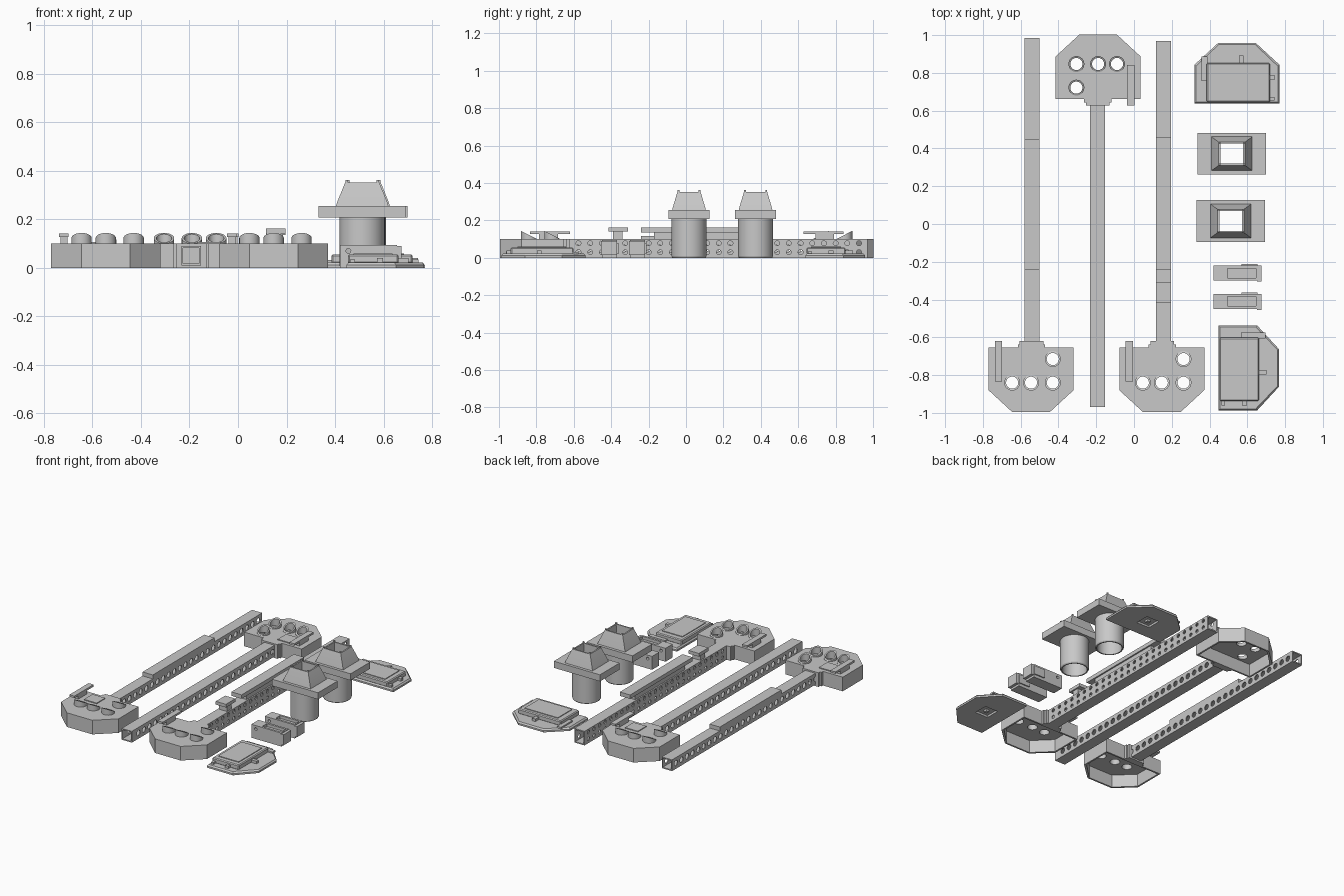
import bpy, bmesh, math
from mathutils import Matrix, Vector

cube = bpy.data.objects.get("Cube")
if cube:
    bpy.data.objects.remove(cube, do_unlink=True)

GREY = (0.58, 0.58, 0.58, 1)
grey = bpy.data.materials.new("plain_grey")
grey.use_nodes = True
grey.diffuse_color = GREY
for node in grey.node_tree.nodes:
    if node.type == 'BSDF_PRINCIPLED':
        node.inputs["Base Color"].default_value = GREY
        node.inputs["Roughness"].default_value = 0.7
HERE = Matrix()


def finish(name, bm, place=HERE):
    """Turn a bmesh into a placed grey object."""
    bmesh.ops.recalc_face_normals(bm, faces=bm.faces)
    bm.transform(place)
    mesh = bpy.data.meshes.new(name)
    bm.to_mesh(mesh)
    bm.free()
    mesh.materials.append(grey)
    obj = bpy.data.objects.new(name, mesh)
    bpy.context.scene.collection.objects.link(obj)
    return obj


def add_box(bm, x, y, z):
    m = Matrix.Translation(((x[0] + x[1]) / 2, (y[0] + y[1]) / 2, (z[0] + z[1]) / 2))
    bmesh.ops.create_cube(bm, size=1, matrix=m @ Matrix.Diagonal(
        (x[1] - x[0], y[1] - y[0], z[1] - z[0], 1)))


def box(name, x, y, z, place=HERE, bevel=0):
    bm = bmesh.new()
    add_box(bm, x, y, z)
    if bevel:
        bmesh.ops.bevel(bm, geom=bm.edges[:], offset=bevel, segments=1, affect='EDGES')
    return finish(name, bm, place)


def loft(name, loops, place=HERE, ring=False):
    """Skin a list of loops; ring joins the last to the first, else cap both ends."""
    bm = bmesh.new()
    rows = [[bm.verts.new(p) for p in loop] for loop in loops]
    pairs = list(zip(rows, rows[1:]))
    if ring:
        pairs.append((rows[-1], rows[0]))
    else:
        bm.faces.new(rows[0])
        bm.faces.new(rows[-1])
    for a, b in pairs:
        for i in range(len(a)):
            j = (i + 1) % len(a)
            bm.faces.new((a[i], a[j], b[j], b[i]))
    return finish(name, bm, place)


def circle(r, height, cx=0, cy=0, n=40):
    """Circle loop; height is a function of the local y offset."""
    return [(cx + r * math.cos(k * math.tau / n), cy + r * math.sin(k * math.tau / n),
             height(r * math.sin(k * math.tau / n))) for k in range(n)]


def rect(hx, hy, z):
    return [(-hx, -hy, z), (hx, -hy, z), (hx, hy, z), (-hx, hy, z)]


def cut(obj, *cutters):
    """Subtract the cutters for good and remove them."""
    for c in cutters:
        mod = obj.modifiers.new("cut", 'BOOLEAN')
        mod.operation, mod.solver, mod.object = 'DIFFERENCE', 'EXACT', c
    dg = bpy.context.evaluated_depsgraph_get()
    mesh = bpy.data.meshes.new_from_object(obj.evaluated_get(dg))
    obj.modifiers.clear()
    obj.data = mesh
    for c in cutters:
        bpy.data.objects.remove(c, do_unlink=True)
    return obj


# Hollow square tubes with rows of cross holes
def beam(name, cx, y, z, rows, r):
    tube = box(name, (cx - .04, cx + .04), y, z)
    core = box("core", (cx - .033, cx + .033), (y[0] - .1, y[1] + .1), (z[0] + .008, z[1] - .008))
    bm = bmesh.new()
    steps = int((y[1] - y[0] - .06) / .0625)
    for k in range(steps + 1):
        for h in rows:
            m = Matrix.Translation((cx, y[1] - .045 - k * .0625, h)) @ Matrix.Rotation(math.pi / 2, 4, 'Y')
            bmesh.ops.create_cone(bm, cap_ends=True, segments=16, radius1=r, radius2=r,
                                  depth=.2, matrix=m)
    return cut(tube, core, finish("holes", bm))


beam("right_beam", -.54, (-.64, .985), (.01, .09), [.05], .019)
beam("middle_beam", -.193, (-.97, .65), (.01, .09), [.05], .019)
beam("left_beam", .156, (-.64, .97), (0, .1), [.03, .078], .013)

# Rails and clips lying on the beams
box("right_beam_rail", (-.58, -.5), (-.24, .45), (.09, .118))
box("left_rail_foot", (.126, .186), (-.17, .39), (.1, .135))
box("left_beam_rail", (.116, .196), (-.24, .46), (.135, .163))
box("left_clip_foot", (.126, .186), (-.39, .0 - .34), (.1, .14))
box("left_beam_clip", (.116, .196), (-.415, -.31), (.14, .163))


# Housing outline, with the joint edge on y = 0 and the nose towards -y
def outline(z, inset=0, w=.225, d=.34):
    w, back, nose = w - inset, -inset, -d + inset
    side, tip = nose + .115, .1 - inset * .4
    return [(-w, back, z), (-w, side, z), (-tip, nose, z), (tip, nose, z), (w, side, z), (w, back, z)]


def housing(name, place, panel):
    spots = [(-.1, -.185), (0, -.185), (.115, -.185), (.115, -.06)]
    shell = loft(name, [outline(0), outline(.1)], place)
    cavity = loft("cavity", [outline(-.05, .012), outline(.088, .012)], place)
    bores = [loft("bore", [circle(.032, lambda t: 0.04, *s), circle(.032, lambda t: .2, *s)], place)
             for s in spots]
    cut(shell, cavity, *bores)
    # slanted hoods, tall towards the nose
    slope = lambda t: .101 + .043 * (.042 - t) / .084
    base = lambda t: .09
    for i, s in enumerate(spots):
        loft(f"{name}_hood_{i + 1}", [circle(.042, base, *s), circle(.042, slope, *s),
                                      circle(.032, slope, *s), circle(.032, base, *s)], place, True)
    # neck round the beam
    box(name + "_neck", (-.07, .075), (-.005, .018), (0, .1), place)
    box(name + "_neck_lip", (-.06, .065), (.018, .035), (0, .1), place)
    # raised latch
    box(name + "_latch_foot", (-.187, -.158), (-.13, -.03), (.1, .128), place)
    box(name + "_latch", (-.192, -.153), (-.18, .035), (.128, .142), place)
    if panel:
        box(name + "_panel", (-.12, -.02), (-.12, -.025), (.1, .106), place)


housing("right_housing", Matrix.Translation((-.545, -.655, 0)), True)
housing("left_housing", Matrix.Translation((.147, -.655, 0)), False)
housing("back_housing", Matrix.Translation((-.19, .662, 0)) @ Matrix.Rotation(math.pi, 4, 'Z'), True)


# Round sleeves carrying a flange and a tapered mouth
def funnel(name, cx, cy):
    place = Matrix.Translation((cx, cy, 0))
    at = lambda z: (lambda t: z)
    loft(name + "_sleeve", [circle(.08, at(0)), circle(.088, at(0)), circle(.093, at(.008)),
                            circle(.093, at(.208)), circle(.08, at(.208))], place, True)
    loft(name + "_mouth", [rect(.06, .053, .208), rect(.181, .11, .208), rect(.181, .11, .255),
                           rect(.108, .09, .255), rect(.103, .086, .272), rect(.07, .062, .353),
                           rect(.06, .053, .353)], place, True)
    for sx in (-1, 1):
        for sy in (-1, 1):
            x, y = sx * .064, sy * .057
            box(name + "_nub", (x - .005, x + .005), (y - .005, y + .005), (.345, .362), place)


funnel("back_funnel", .518, .372)
funnel("front_funnel", .512, .016)

# Small brackets with a pocket on top and a screw hole
for name, cy in (("back_bracket", -.26), ("front_bracket", -.41)):
    place = Matrix.Translation((.42, cy, 0))
    body = box(name, (0, .235), (-.04, .04), (0, .095), place)
    pocket = box("pocket", (.075, .225), (-.025, .025), (.075, .2), place)
    turn = place @ Matrix.Translation((.035, 0, .07)) @ Matrix.Rotation(math.pi / 2, 4, 'X')
    screw = loft("screw", [circle(.01, lambda t: -.1, n=16), circle(.01, lambda t: .1, n=16)], turn)
    cut(body, pocket, screw)
    box(name + "_tab", (.23, .255), (-.044, .04), (.015, .09), place)
    box(name + "_rib", (.15, .235), (.038, .048), (.02, .08), place)


# Lids matching the housings, straight edge on y = 0, nose towards +y
def lid(name, place):
    flip = place @ Matrix.Rotation(math.pi, 4, 'Z')
    plate = loft(name, [outline(0, 0, .225, .32), outline(.012, 0, .225, .32),
                        outline(.022, .008, .225, .32)], flip)
    cut(plate, box("recess", (-.05, .05), (.1, .2), (-.05, .014), place))
    box(name + "_post", (-.012, .012), (.138, .162), (0, .016), place)
    box(name + "_cover", (-.16, .175), (.006, .215), (.018, .055), place, .006)
    box(name + "_step", (-.12, .14), (.03, .19), (.05, .06), place)
    # clips round the cover
    box(name + "_nose_clip", (.01, .035), (.21, .255), (.02, .04), place)
    box(name + "_side_clip", (.17, .198), (.125, .15), (.02, .04), place)
    box(name + "_long_clip", (-.187, -.155), (.12, .25), (.02, .032), place)
    box(name + "_edge_clip", (.11, .2), (.015, .035), (.02, .035), place)


lid("back_lid", Matrix.Translation((.545, .638, 0)))
lid("front_lid", Matrix.Translation((.447, -.762, 0)) @ Matrix.Rotation(-math.pi / 2, 4, 'Z'))

# Smooth the round parts and keep the edges crisp
for obj in bpy.context.scene.objects:
    if obj.type == 'MESH':
        obj.select_set(True)
        bpy.context.view_layer.objects.active = obj
bpy.ops.object.shade_smooth_by_angle(angle=math.radians(30))
